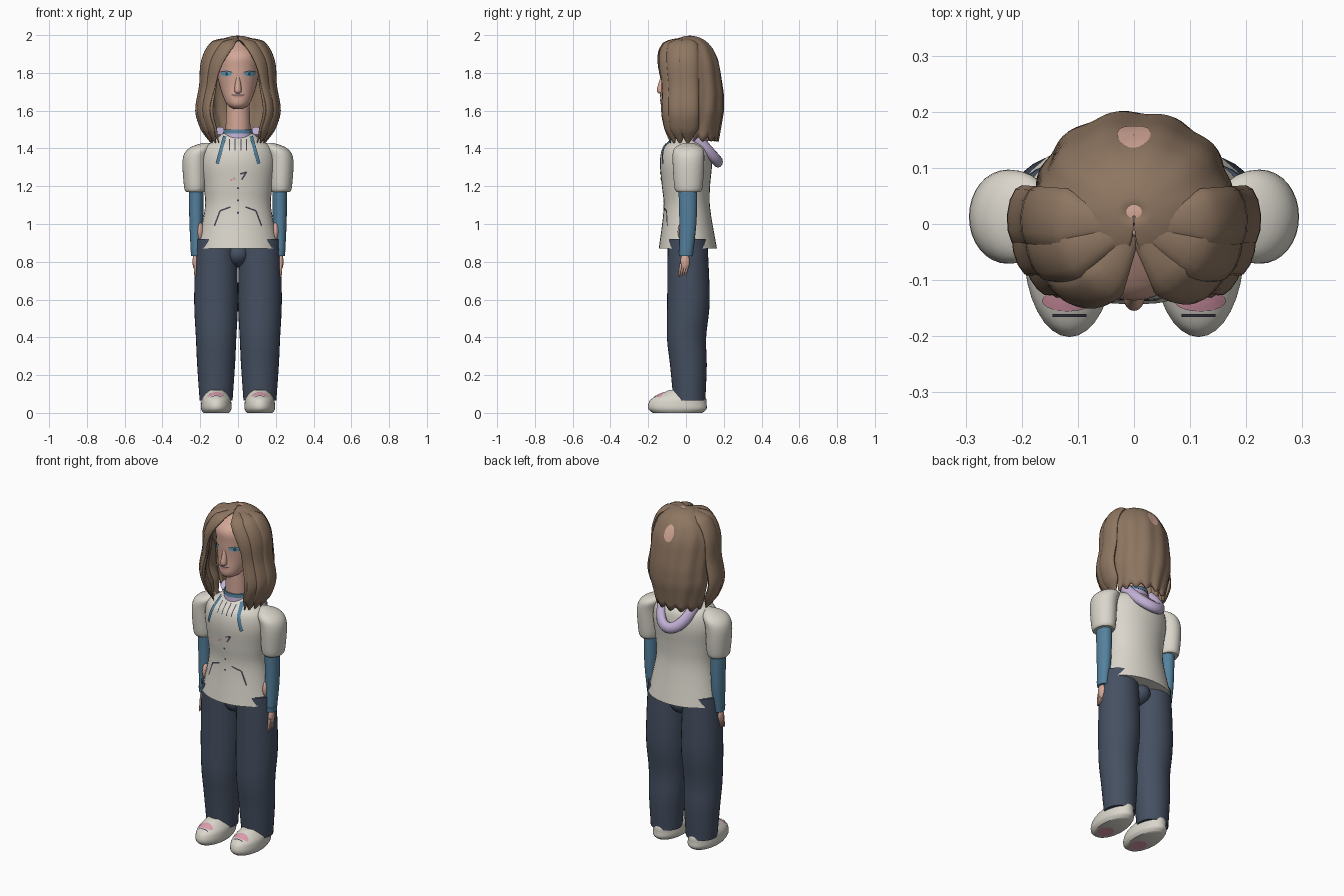
import bpy, bmesh, math
from mathutils import Vector
from mathutils.bvhtree import BVHTree

cube = bpy.data.objects.get("Cube")
if cube:
    bpy.data.objects.remove(cube)


def material(name, *rgb):
    mat = bpy.data.materials.new(name)
    mat.use_nodes = True
    mat.diffuse_color = (*rgb, 1)
    mat.node_tree.nodes["Principled BSDF"].inputs["Base Color"].default_value = (*rgb, 1)
    return mat


CREAM = material("cream cloth", .7, .67, .6)
DENIM = material("dark denim", .06, .08, .12)
BLUE = material("blue knit", .09, .22, .34)
HAIR = material("brown hair", .27, .18, .12)
SKIN = material("skin", .66, .39, .31)
LILAC = material("lilac lining", .53, .43, .66)
PINK = material("pink print", .72, .33, .42)
INK = material("dark trim", .06, .06, .09)
EYE = material("eye blue", .12, .38, .52)
LIP = material("lips", .5, .24, .22)


def finish(name, bm, mat):
    """Turn a bmesh into a smooth object with one colour."""
    mesh = bpy.data.meshes.new(name)
    bm.to_mesh(mesh)
    bm.free()
    mesh.materials.append(mat)
    mesh.shade_smooth()
    mesh.set_sharp_from_angle(angle=math.radians(50))
    ob = bpy.data.objects.new(name, mesh)
    bpy.context.collection.objects.link(ob)
    return ob


def interpolate(keys, steps=5):
    """Smooth curve through a few key tuples."""
    padded = [keys[0], *keys, keys[-1]]
    curve = []
    for i in range(len(keys) - 1):
        for step in range(steps):
            t = step / steps
            curve.append([b + t * (c - a + t * (2 * a - 5 * b + 4 * c - d + t * (3 * b - a - 3 * c + d))) / 2
                          for a, b, c, d in zip(*padded[i:i + 4])])
    return curve + [list(keys[-1])]


def circle(count):
    angles = [math.tau * i / count for i in range(count)]
    return [(math.cos(angle), math.sin(angle)) for angle in angles]


def bridge(name, mat, rings, closed=True):
    """Skin a row of rings, capping the ends of closed ones."""
    bm = bmesh.new()
    rows = [[bm.verts.new(point) for point in ring] for ring in rings]
    count = len(rows[0])
    for low, high in zip(rows, rows[1:]):
        for i in range(count if closed else count - 1):
            j = (i + 1) % count
            bm.faces.new((low[i], low[j], high[j], high[i]))
    if closed:
        bm.faces.new(rows[0])
        bm.faces.new(rows[-1])
    bmesh.ops.recalc_face_normals(bm, faces=bm.faces)
    return finish(name, bm, mat)


def loft(name, mat, keys, x=0, y=0, depth=1, drift="y"):
    """Stacked ellipses; each key is height, half width and drift off centre."""
    side = -1 if x < 0 else 1
    rings = []
    for z, radius, shift in interpolate(keys):
        cx = x + (side * shift if drift == "x" else 0)
        cy = y + (shift if drift == "y" else 0)
        rings.append([(cx + radius * c, cy + radius * depth * s, z) for c, s in circle(32)])
    return bridge(name, mat, rings)


def ball(name, mat, centre, size):
    bm = bmesh.new()
    bmesh.ops.create_uvsphere(bm, u_segments=20, v_segments=12, radius=1)
    for vert in bm.verts:
        vert.co = Vector(centre) + vert.co * Vector(size)
    return finish(name, bm, mat)


def tube(name, mat, path):
    """Flat tube along points, broad side facing away from the body."""
    rings = []
    for i, (point, width, thickness) in enumerate(path):
        before, after = path[max(i - 1, 0)][0], path[min(i + 1, len(path) - 1)][0]
        along = (after - before).normalized()
        out = Vector((point.x, point.y, max(0, point.z - 1.85)))
        out = (out - along * out.dot(along)).normalized()
        across = along.cross(out)
        rings.append([point + across * width * c + out * thickness * s for c, s in circle(12)])
    return bridge(name, mat, rings)


VIEWS = {"front": lambda u, v: ((u, -1, v), (0, 1, 0)),
         "back": lambda u, v: ((u, 1, v), (0, -1, 0)),
         "top": lambda u, v: ((u, v, 3), (0, 0, -1)),
         "below": lambda u, v: ((u, v, -1), (0, 0, 1))}


def decal(name, mat, target, view, grid, lift, closed=False):
    """Thin plate dropped onto the surface of another part, or onto its nearest rim."""
    mesh = target.data
    tree = BVHTree.FromPolygons([v.co for v in mesh.vertices], [p.vertices for p in mesh.polygons])
    bm = bmesh.new()
    rows = []
    for row in grid:
        rows.append([])
        for u, v in row:
            start, ray = map(Vector, VIEWS[view](u, v))
            hit = tree.ray_cast(start, ray)[0] or tree.find_nearest(start)[0]
            rows[-1].append(bm.verts.new(hit - ray * lift))
    for low, high in zip(rows, rows[1:]):
        for i in range(len(low) if closed else len(low) - 1):
            j = (i + 1) % len(low)
            face = bm.faces.new((low[i], low[j], high[j], high[i]))
            face.normal_update()
            if face.normal.dot(ray) > 0:
                face.normal_flip()
    finish(name, bm, mat)


def oval(name, mat, target, u, v, wide, tall, view="front", lift=.003):
    grid = [[(u + wide * k / 4 * c, v + tall * k / 4 * s) for c, s in circle(20)] for k in (.1, 1, 2, 3, 4)]
    decal(name, mat, target, view, grid, lift, closed=True)


def stripe(name, mat, target, path, width=.005, view="front", lift=.004):
    for start, end in zip(path, path[1:]):
        start, end = Vector(start), Vector(end)
        edge = (end - start).orthogonal().normalized() * width / 2
        points = [start.lerp(end, i / 8) for i in range(9)]
        decal(name, mat, target, view, [[p - edge, p + edge] for p in points], lift)


# Shirt, collar, neck and trouser seat
shirt = loft("shirt_body", CREAM, [
    (.87, .22, .01), (1.08, .176, .005), (1.2, .182, 0), (1.32, .197, 0),
    (1.4, .18, 0), (1.44, .13, 0), (1.48, .08, 0)], depth=.7)
loft("collar", LILAC, [(1.44, .08, 0), (1.49, .075, 0)])
loft("collar_rim", BLUE, [(1.48, .078, 0), (1.5, .076, 0)])
loft("neck", SKIN, [(1.4, .07, 0), (1.7, .058, -.01)])
ball("trouser_seat", DENIM, (0, .01, .84), (.07, .1, .07))

# Head, nose and mouth
head = loft("head", SKIN, [
    (1.61, .025, -.08), (1.64, .063, -.06), (1.73, .097, -.015),
    (1.82, .112, 0), (1.9, .105, 0), (1.97, .03, .01)], depth=1.2)
loft("nose", SKIN, [(1.69, .008, 0), (1.71, .019, 0), (1.8, .006, .01)], y=-.13, depth=1.3)
oval("lower_lip", LIP, head, 0, 1.676, .026, .007)
stripe("mouth_line", INK, head, [(-.034, 1.683), (.034, 1.683)])

# Hair shell: arcs that open around the face and close over the crown
rings = []
for step in range(28):
    z = 1.99 - .54 * (step / 27) ** 1.6
    dome = math.sqrt(1 - min(.999, max(0, (z - 1.8) / .19) ** 2.5))
    taper = 1 - max(0, 1.6 - z) * 1.3
    opening = math.radians(95 + 85 * (max(0, z - 1.6) / .39) ** 2)
    back = .02 + min(.03, max(0, 1.9 - z) / 7)
    ring = []
    for i in range(61):
        angle = opening * (i / 30 - 1)
        radius = dome * taper * (1 + .02 * dome * math.sin(11 * angle + 6 * z))
        hem = .08 * max(0, 1.6 - z) * math.sin(14 * angle)
        ring.append((.167 * radius * math.sin(angle), back + .143 * radius * math.cos(angle), z + hem))
    rings.append(ring)
shell = bridge("hair_back", HAIR, rings, closed=False)
oval("crown_patch", SKIN, shell, 0, 1.89, .03, .045, view="back", lift=.009)
oval("parting_patch", SKIN, shell, 0, .022, .014, .012, view="top", lift=.009)
shell.modifiers.new("thickness", "SOLIDIFY").thickness = .014
shell.modifiers["thickness"].offset = 0

# Shared fall of every lock: height and distance from the head axis
FALL = interpolate([(1.98, .02), (1.95, .12), (1.86, .17), (1.73, .18), (1.6, .2), (1.5, .17), (1.43, .14)])


def lock(name, side, turn, sweep, reach, width):
    """Lock of hair hanging at a turn from the side, swept forward near the parting."""
    path = []
    for z, radius in FALL:
        angle = math.radians(turn + sweep * (max(0, z - 1.6) / .4) ** 2)
        point = Vector((side * radius * reach * math.cos(angle), -radius * reach * math.sin(angle), z))
        size = width * min(1, (z - 1.42) * 12, (2 - z) * 20)
        path.append((point, size, size * .42))
    tube(name, HAIR, path)


for side, tag in ((-1, "right"), (1, "left")):
    # Hair around the face, fuller on the right of the parting
    lock(f"{tag}_fringe", side, 28, 45 if side < 0 else 35, .96, .042)
    lock(f"{tag}_side_lock", side, 13, 15, 1, .05)
    lock(f"{tag}_outer_lock", side, -4, 0, 1.02, .055)
    lock(f"{tag}_thin_strand", side, 39, 20, .93, .018)

    # Eyes
    oval(f"{tag}_eye", EYE, head, side * .062, 1.795, .031, .013)
    oval(f"{tag}_pupil", INK, head, side * .06, 1.795, .007, .009, lift=.005)
    stripe(f"{tag}_lash", INK, head, [(side * .03, 1.803), (side * .06, 1.81), (side * .094, 1.805)], lift=.006)

    # Puffed sleeve, knitted arm and cuff
    loft(f"{tag}_sleeve", CREAM, [
        (1.17, .05, 0), (1.2, .06, 0), (1.34, .067, 0), (1.4, .06, -.025), (1.43, .02, -.06)],
        x=side * .226, y=.013, depth=1.25, drift="x")
    loft(f"{tag}_arm", BLUE, [(.84, .028, 0), (1, .036, .01), (1.2, .04, .01)], x=side * .221, depth=1.25)
    loft(f"{tag}_cuff", BLUE, [(.83, .028, 0), (.86, .031, 0)], x=side * .22, depth=1.25)

    # Bare forearm glimpse and hand
    ball(f"{tag}_forearm", SKIN, (side * .2, -.014, .96), (.018, .03, .05))
    ball(f"{tag}_palm", SKIN, (side * .225, -.005, .8), (.016, .025, .045))
    for i in range(4):
        loft(f"{tag}_finger", SKIN, [(.72 + i * .004, .004, -.012), (.79, .008, 0)],
             x=side * .227, y=i * .012 - .026)

    # Trouser leg
    loft(f"{tag}_trouser_leg", DENIM, [(.065, .087, .01), (.25, .1, .005), (.4, .107, -.005),
                                       (.6, .116, .005), (.92, .108, 0)],
         x=side * .116, y=.008, depth=.97)

    # Shoe with printed toe and sole
    shoe = loft(f"{tag}_shoe", CREAM, [(0, .068, 0), (.02, .08, 0), (.05, .08, 0), (.08, .073, .01),
                                       (.12, .045, .04)], x=side * .115, y=-.045, depth=1.92)
    oval(f"{tag}_toe_print", PINK, shoe, side * .118, -.137, .046, .019, view="top")
    stripe(f"{tag}_toe_line", INK, shoe, [(side * .085, -.163), (side * .145, -.163)], view="top")
    oval(f"{tag}_sole_print", PINK, shoe, side * .115, -.1, .042, .05, view="below", lift=.001)

    # Drawstring, pleats and pocket trim
    stripe(f"{tag}_drawstring", BLUE, shirt, [(side * .07, 1.465), (side * .11, 1.32)], .018, lift=.009)
    for x in (.015, .045):
        stripe(f"{tag}_pleat", INK, shirt, [(side * x, 1.45), (side * x, 1.39)])
    stripe(f"{tag}_pocket", INK, shirt, [(side * .04, 1.09), (side * .095, 1.07), (side * .125, .99)], .008)

# Hood draped behind the shoulders
drape = [math.radians(angle) for angle in range(-15, 196, 10)]
tube("hood", LILAC, [(Vector((.1 * math.cos(a), .05 + .12 * math.sin(a), 1.46 - .13 * math.sin(a))), .032, .026)
                     for a in drape])

# Buttons and chest print
for i in range(3):
    oval("button", INK, shirt, 0, 1.06 + i * .065, .006, .006)
stripe("chest_print", INK, shirt, [(.012, 1.265), (.045, 1.275), (.02, 1.235)], .008)
for x in (-.035, -.02, .03):
    oval("chest_spot", PINK, shirt, x, 1.25 + x / 2, .007, .006)
